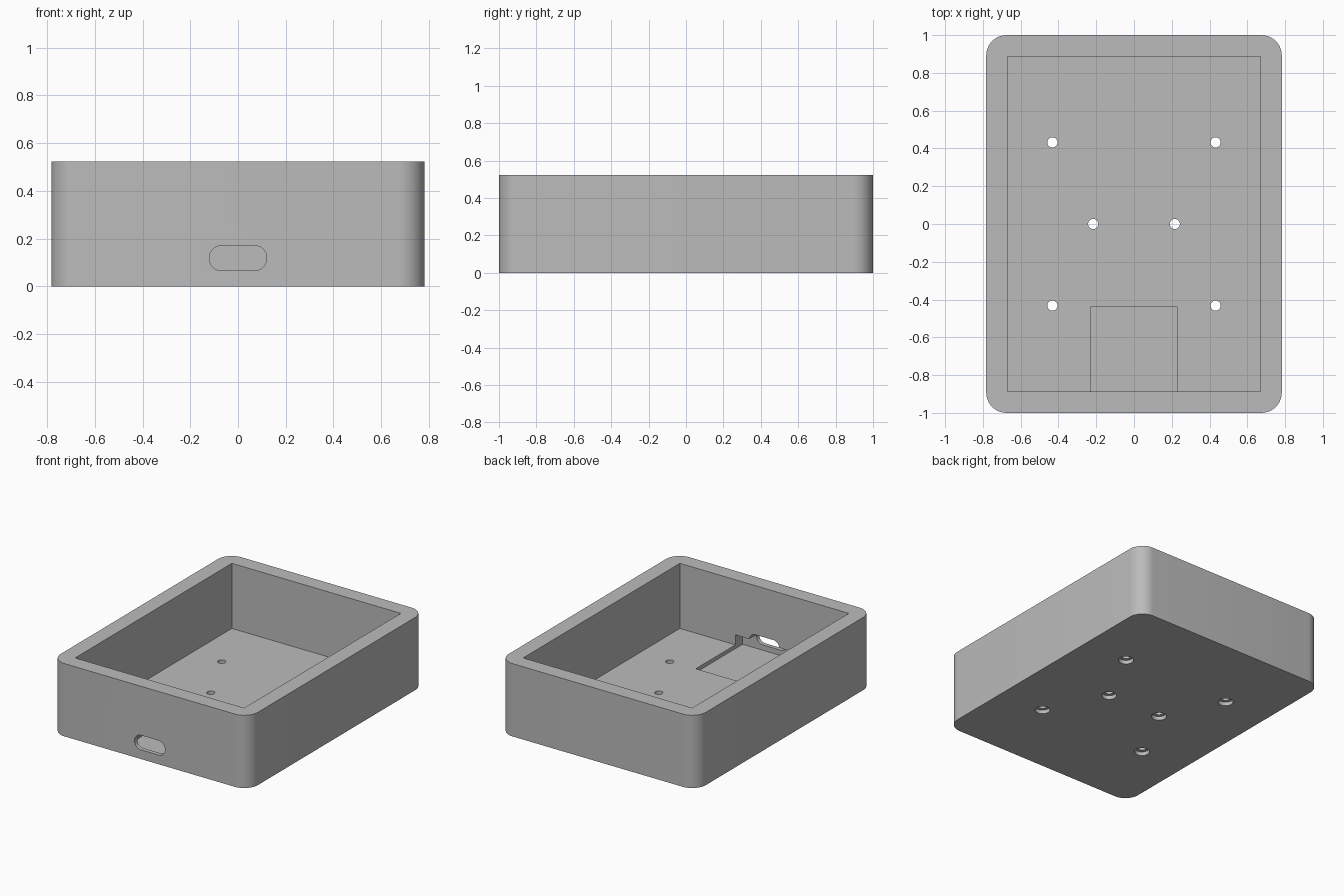
import bpy
import bmesh
from math import sin, cos, pi
from mathutils import Matrix, Vector

WIDTH, LENGTH, HEIGHT = 1.565, 2.0, 0.522
WALL, FLOOR = 0.112, 0.055

if "Cube" in bpy.data.objects:
    bpy.data.objects.remove(bpy.data.objects["Cube"])

grey = bpy.data.materials.new("plain grey")
grey.use_nodes = True
colour = (0.5, 0.5, 0.5, 1)
grey.diffuse_color = colour
grey.node_tree.nodes["Principled BSDF"].inputs["Base Color"].default_value = colour


def prism(name, size, radius, z0, z1, place=Matrix(), steps=10):
    """Rounded rectangle extruded from z0 to z1, then moved by a matrix."""
    bm = bmesh.new()
    points = []
    for i, (sx, sy) in enumerate([(1, 1), (-1, 1), (-1, -1), (1, -1)]):
        cx, cy = sx * (size[0] / 2 - radius), sy * (size[1] / 2 - radius)
        for k in range(steps + 1 if radius else 1):
            a = (i + k / steps) * pi / 2
            points.append((cx + radius * cos(a), cy + radius * sin(a), z0))
    verts = [bm.verts.new(p) for p in points]
    bmesh.ops.remove_doubles(bm, verts=verts, dist=1e-5)
    base = bm.faces.new(bm.verts[:])
    new = bmesh.ops.extrude_face_region(bm, geom=[base])["geom"]
    top = [v for v in new if isinstance(v, bmesh.types.BMVert)]
    bmesh.ops.translate(bm, verts=top, vec=Vector((0, 0, z1 - z0)))
    bmesh.ops.transform(bm, matrix=place, verts=bm.verts[:])
    bmesh.ops.recalc_face_normals(bm, faces=bm.faces[:])
    mesh = bpy.data.meshes.new(name)
    bm.to_mesh(mesh)
    bm.free()
    mesh.materials.append(grey)
    obj = bpy.data.objects.new(name, mesh)
    bpy.context.collection.objects.link(obj)
    return obj


def cut(body, cutter):
    """Subtract the cutter and throw it away."""
    cutter.hide_render = True
    mod = body.modifiers.new("cut", "BOOLEAN")
    mod.operation = "DIFFERENCE"
    mod.solver = "EXACT"
    mod.object = cutter
    bpy.context.view_layer.objects.active = body
    bpy.ops.object.modifier_apply(modifier=mod.name)
    bpy.data.objects.remove(cutter)


# Outer case with rounded vertical corners
case = prism("open_case", (WIDTH, LENGTH), 0.108, 0, HEIGHT)

# Square-cornered pocket, open at the top
cut(case, prism("pocket", (WIDTH - 2 * WALL, LENGTH - 2 * WALL), 0, FLOOR, HEIGHT + 0.2))

# Shallow bay in the floor that undercuts the front wall
cut(case, prism("connector_bay", (0.46, 0.53), 0, 0.028, 0.127,
                Matrix.Translation((0, -0.705, 0))))

# Rounded cable slot through the front wall
upright = Matrix.Translation((0, 0, 0.118)) @ Matrix.Rotation(pi / 2, 4, "X")
cut(case, prism("cable_slot", (0.24, 0.104), 0.05, 0.86, 1.1, upright))

# Screw holes, each with a wider recess underneath
for x, y in [(0.432, 0.432), (0.432, -0.432), (0.216, 0)]:
    for side in (-1, 1):
        spot = Matrix.Translation((side * x, y, 0))
        cut(case, prism("screw_recess", (0.1, 0.1), 0.05, -0.1, 0.028, spot, 6))
        cut(case, prism("screw_hole", (0.054, 0.054), 0.027, -0.1, 0.2, spot, 6))

# Smooth the curved walls and keep the rims sharp
bpy.ops.object.select_all(action="DESELECT")
case.select_set(True)
bpy.context.view_layer.objects.active = case
bpy.ops.object.shade_smooth_by_angle(angle=pi / 6)
